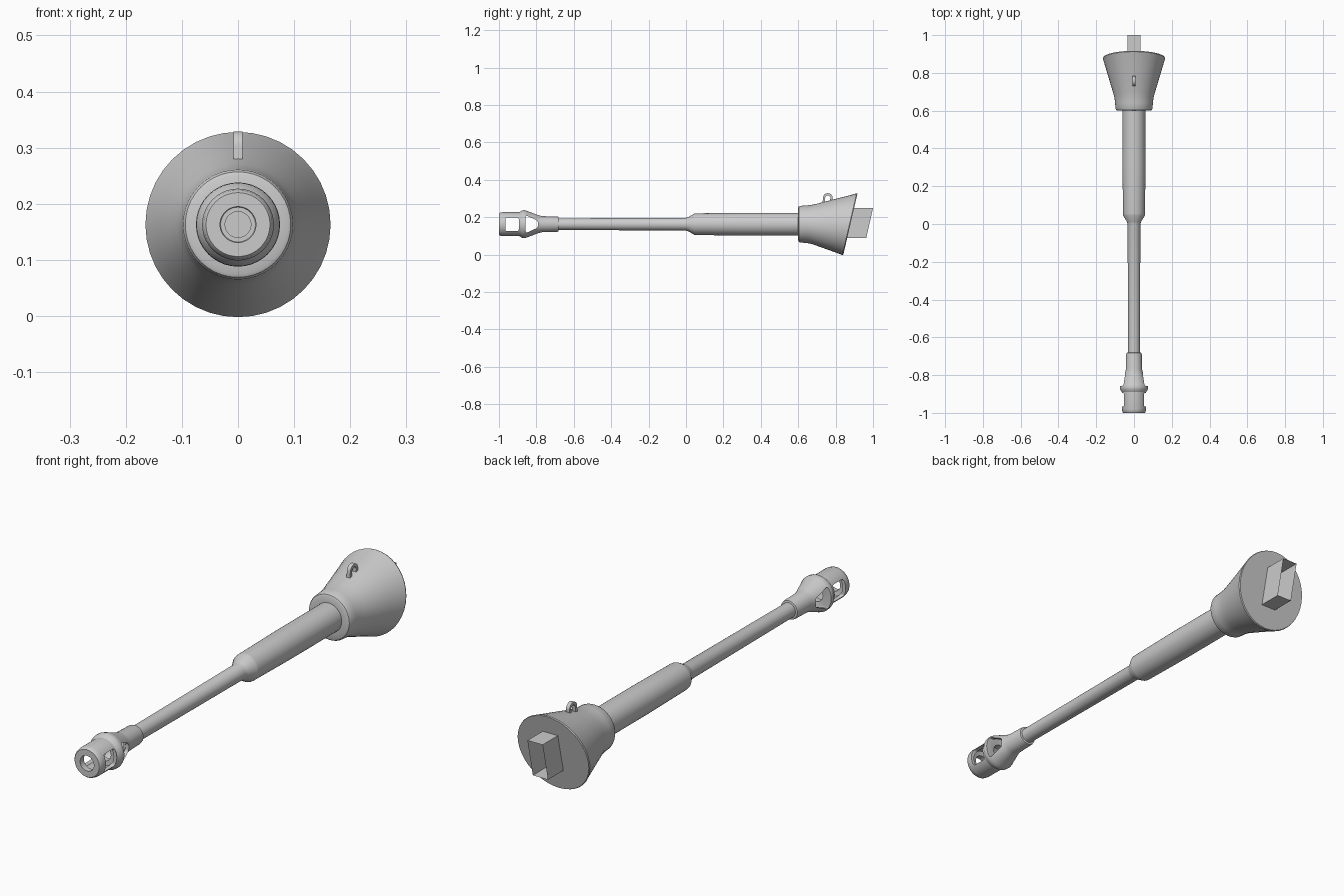
import bpy, bmesh, math

if "Cube" in bpy.data.objects:
    bpy.data.objects.remove(bpy.data.objects["Cube"])

CZ = 0.163      # height of the gun axis
SEG = 40

gray = bpy.data.materials.new("plain gray")
gray.diffuse_color = (0.6, 0.6, 0.6, 1)
gray.use_nodes = True
gray.node_tree.nodes["Principled BSDF"].inputs["Base Color"].default_value = gray.diffuse_color


def finish(name, bm):
    bmesh.ops.remove_doubles(bm, verts=bm.verts, dist=1e-5)
    bmesh.ops.recalc_face_normals(bm, faces=bm.faces)
    me = bpy.data.meshes.new(name)
    bm.to_mesh(me)
    bm.free()
    me.materials.append(gray)
    ob = bpy.data.objects.new(name, me)
    bpy.context.collection.objects.link(ob)
    return ob


def activate(ob):
    bpy.ops.object.select_all(action='DESELECT')
    ob.select_set(True)
    bpy.context.view_layer.objects.active = ob


def smooth(ob):
    activate(ob)
    bpy.ops.object.shade_smooth_by_angle(angle=math.radians(32))


def lathe(name, profile, closed=False):
    """Rings around the y axis from (y, radius, optional slant)."""
    bm = bmesh.new()
    rings = []
    for p in profile:
        y, r, slant = p if len(p) == 3 else (*p, 0)
        ring = []
        for i in range(SEG):
            a = 2 * math.pi * i / SEG
            z = r * math.cos(a)
            ring.append(bm.verts.new((r * math.sin(a), y + slant * z, CZ + z)))
        rings.append(ring)
    pairs = list(zip(rings, rings[1:]))
    if closed:
        pairs.append((rings[-1], rings[0]))
    for a, b in pairs:
        for i in range(SEG):
            j = (i + 1) % SEG
            bm.faces.new((a[i], a[j], b[j], b[i]))
    return finish(name, bm)


def prism(name, pts, half, bevel=0):
    """Outline in (y, z) extruded across x, long edges optionally rounded."""
    bm = bmesh.new()
    sides = [[bm.verts.new((x, y, z)) for y, z in pts] for x in (-half, half)]
    bm.faces.new(sides[0])
    bm.faces.new(sides[1])
    long_edges = []
    for i in range(len(pts)):
        j = (i + 1) % len(pts)
        bm.faces.new((sides[0][i], sides[0][j], sides[1][j], sides[1][i]))
        long_edges.append(bm.edges.get((sides[0][i], sides[1][i])))
    if bevel:
        bmesh.ops.bevel(bm, geom=long_edges, offset=bevel, segments=4,
                        profile=0.5, affect='EDGES')
    return finish(name, bm)


# Barrel with a shallow bore, stepping up to the recoil sleeve
smooth(lathe("barrel", [
    (-0.70, 0), (-0.70, 0.023), (-0.79, 0.023), (-0.79, 0.031),
    (-0.68, 0.031), (0.0, 0.034), (0.012, 0.038), (0.045, 0.057),
    (0.055, 0.058), (0.30, 0.061), (0.62, 0.061), (0.62, 0)]))

# Hollow two-chamber muzzle brake
brake = lathe("muzzle_brake", [
    (-1.0, 0.032), (-1.0, 0.057), (-0.995, 0.061), (-0.98, 0.064),
    (-0.89, 0.064), (-0.875, 0.074), (-0.862, 0.075), (-0.85, 0.071),
    (-0.79, 0.048), (-0.77, 0.043), (-0.69, 0.041), (-0.682, 0.039),
    (-0.68, 0.029), (-0.785, 0.029), (-0.80, 0.038), (-0.855, 0.058),
    (-0.86, 0.032), (-0.888, 0.032), (-0.89, 0.050), (-0.97, 0.050),
    (-0.975, 0.032)], closed=True)

# Side windows through the brake
windows = [
    prism("front_window_cutter", [(-0.966, CZ - 0.037), (-0.894, CZ - 0.037),
          (-0.894, CZ + 0.037), (-0.966, CZ + 0.037)], 0.2, 0.01),
    prism("rear_window_cutter", [(-0.857, CZ - 0.048), (-0.792, CZ - 0.018),
          (-0.792, CZ + 0.018), (-0.857, CZ + 0.048)], 0.2, 0.009)]
for cutter in windows:
    cutter.hide_render = True
    mod = brake.modifiers.new("window", 'BOOLEAN')
    mod.operation = 'DIFFERENCE'
    mod.solver = 'EXACT'
    mod.object = cutter
    activate(brake)
    bpy.ops.object.modifier_apply(modifier=mod.name)
    bpy.data.objects.remove(cutter)
smooth(brake)

# Flared mantlet with a slanted rear face
smooth(lathe("mantlet", [
    (0.60, 0.058), (0.60, 0.088), (0.603, 0.094), (0.61, 0.098),
    (0.64, 0.100, 0.02), (0.665, 0.103, 0.05), (0.69, 0.109, 0.08),
    (0.74, 0.124, 0.13), (0.80, 0.142, 0.18), (0.85, 0.157, 0.22),
    (0.874, 0.165, 0.232), (0.879, 0.163, 0.232), (0.879, 0, 0.232)]))

# Open-ended slanted breech box
bm = bmesh.new()
ends = [[bm.verts.new((x, y, z)) for x, y, z in (
    (-0.035, yb, 0.09), (0.035, yb, 0.09), (0.035, yt, 0.25), (-0.035, yt, 0.25))]
    for yb, yt in ((0.855, 0.89), (0.964, 1.0))]
for i in range(4):
    j = (i + 1) % 4
    bm.faces.new((ends[0][i], ends[0][j], ends[1][j], ends[1][i]))
finish("breech_box", bm)

# Lifting eye on top of the mantlet: an arch with two legs
ANG = [math.pi * i / 12 for i in range(13)]
outer = [(0.758 + 0.026 * math.cos(a), 0.303 + 0.026 * math.sin(a)) for a in ANG]
inner = [(0.758 + 0.014 * math.cos(a), 0.303 + 0.014 * math.sin(a)) for a in reversed(ANG)]
outline = ([(0.780, 0.275)] + outer + [(0.730, 0.270), (0.742, 0.270)]
           + inner + [(0.768, 0.275)])
smooth(prism("lifting_eye", outline, 0.008))
